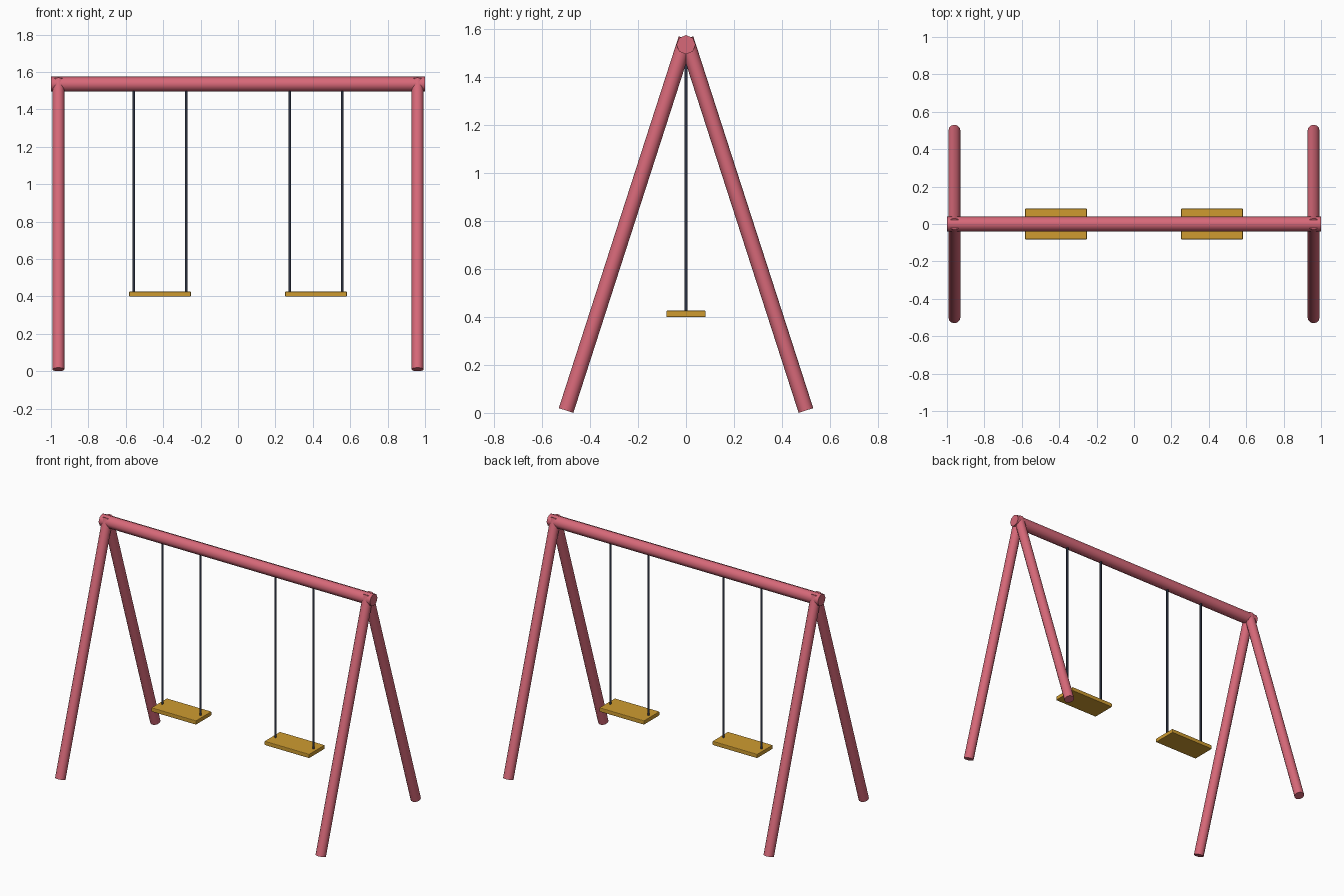
import bpy
from math import pi
from mathutils import Vector

if "Cube" in bpy.data.objects:
    bpy.data.objects.remove(bpy.data.objects["Cube"])


def material(name, rgb):
    m = bpy.data.materials.new(name)
    m.use_nodes = True
    m.diffuse_color = (*rgb, 1)
    m.node_tree.nodes["Principled BSDF"].inputs["Base Color"].default_value = (*rgb, 1)
    return m


RED = material("red_paint", (0.68, 0.14, 0.19))
YELLOW = material("yellow_seat", (0.62, 0.33, 0.03))
DARK = material("dark_rope", (0.025, 0.032, 0.055))


def rod(name, start, end, radius, sides, mat):
    """Smooth cylinder running between two points."""
    start, end = Vector(start), Vector(end)
    axis = end - start
    bpy.ops.mesh.primitive_cylinder_add(vertices=sides, radius=radius,
                                        depth=axis.length, location=(start + end) / 2)
    ob = bpy.context.object
    ob.name = name
    ob.rotation_euler = axis.to_track_quat("Z", "Y").to_euler()
    ob.data.materials.append(mat)
    bpy.ops.object.shade_smooth_by_angle(angle=pi / 3)
    return ob


# Top beam
rod("top_beam", (-1, 0, 1.535), (1, 0, 1.535), 0.04, 8, RED)

# Splayed A-frame legs at both ends
for side, sx in (("left", 1), ("right", -1)):
    for end, sy in (("front", -1), ("back", 1)):
        rod(f"{end}_{side}_leg", (sx * 0.96, sy * 0.5, 0.01), (sx * 0.96, 0, 1.56),
            0.032, 12, RED)

# Two swings: a plank seat hung from a pair of ropes
for side, sx in (("left", 1), ("right", -1)):
    cx = sx * 0.417
    bpy.ops.mesh.primitive_cube_add(size=1, location=(cx, 0, 0.4125))
    seat = bpy.context.object
    seat.name = f"{side}_seat"
    seat.scale = (0.33, 0.164, 0.027)
    bpy.ops.object.transform_apply(location=False, rotation=False, scale=True)
    seat.data.materials.append(YELLOW)
    bevel = seat.modifiers.new("soft_edges", "BEVEL")
    bevel.width = 0.004
    bevel.segments = 2
    for label, dx in (("outer", sx * 0.14), ("inner", -sx * 0.14)):
        rod(f"{side}_{label}_rope", (cx + dx, 0, 0.42), (cx + dx, 0, 1.53), 0.007, 8, DARK)
